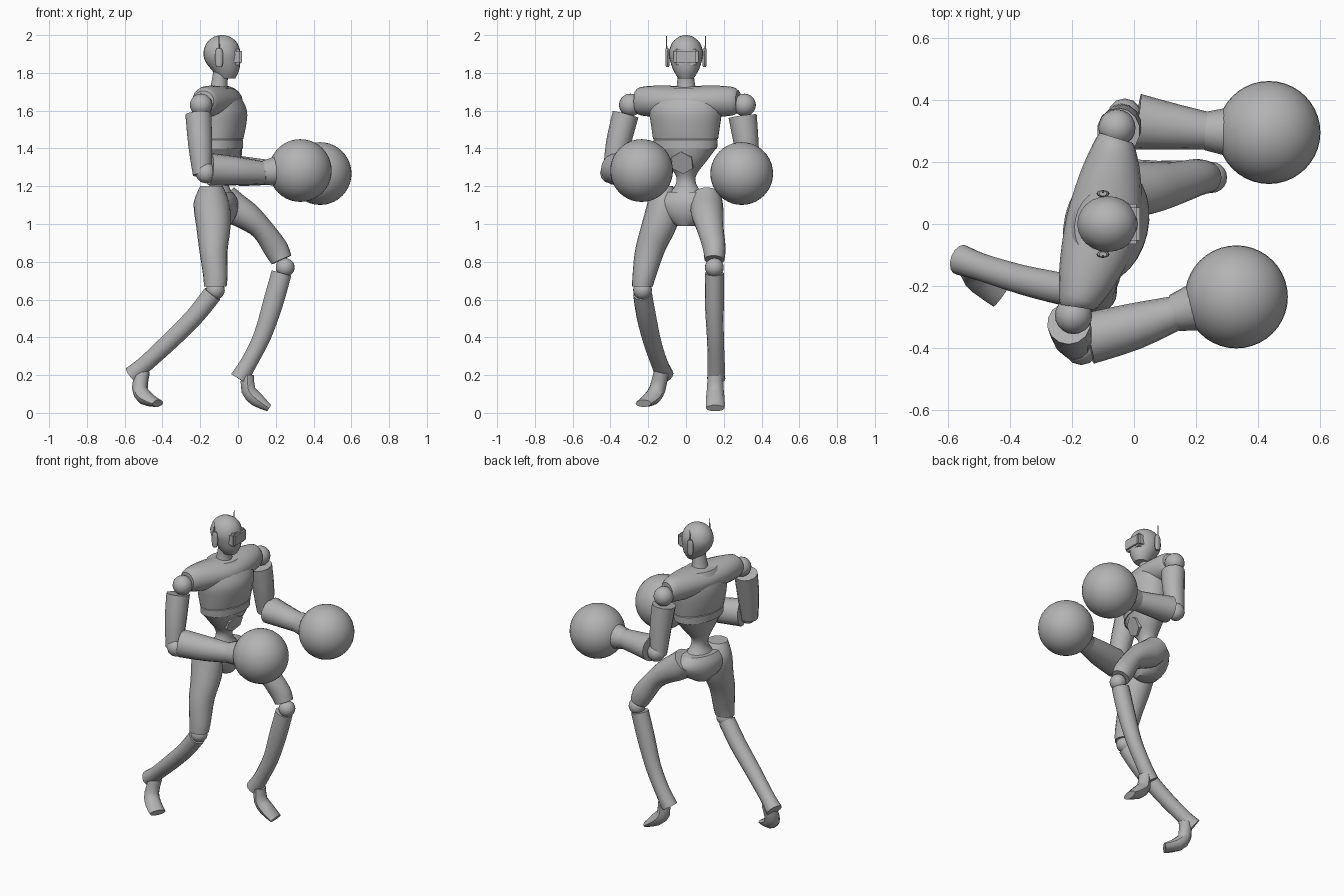
import bpy, bmesh, math
from mathutils import Vector, Matrix

old_cube = bpy.data.objects.get("Cube")
if old_cube:
    bpy.data.objects.remove(old_cube, do_unlink=True)

UNIT = 0.01                      # dimensions below are in hundredths
TWIST = math.radians(-13)        # the torso and pelvis turn to the right
BODY_X = -0.10
UP = Vector((0, 0, 1))
LEFT = Vector((0, 1, 0))

grey = bpy.data.materials.new("matte_grey")
grey.use_nodes = True
tone = (0.45, 0.45, 0.45, 1)
grey.diffuse_color = tone
grey.node_tree.nodes["Principled BSDF"].inputs["Base Color"].default_value = tone


def finish(name, bm, turned=False, angle=40):
    """Turn a bmesh into a smooth-shaded object, optionally in the torso frame."""
    bmesh.ops.recalc_face_normals(bm, faces=bm.faces)
    mesh = bpy.data.meshes.new(name)
    bm.to_mesh(mesh)
    bm.free()
    obj = bpy.data.objects.new(name, mesh)
    bpy.context.collection.objects.link(obj)
    mesh.materials.append(grey)
    if turned:
        obj.rotation_euler.z = TWIST
        obj.location.x = BODY_X
    bpy.ops.object.select_all(action="DESELECT")
    obj.select_set(True)
    bpy.context.view_layer.objects.active = obj
    bpy.ops.object.shade_smooth_by_angle(angle=math.radians(angle))
    return obj


def smooth_path(rings, steps):
    """Catmull-Rom interpolation of ring centres and radii."""
    keys = [Vector(r) for r in rings]
    out = []
    for i in range(len(keys) - 1):
        before, start, end = keys[max(i - 1, 0)], keys[i], keys[i + 1]
        after = keys[min(i + 2, len(keys) - 1)]
        for s in range(steps):
            t = s / steps
            out.append(start + (end - before) * (t / 2)
                       + (before * 2 - start * 5 + end * 4 - after) * (t * t / 2)
                       + (start * 3 - before - end * 3 + after) * (t ** 3 / 2))
    return out + [keys[-1]]


def loft(name, rings, side=LEFT, flat=False, turned=False, sides=20, steps=3):
    """Skin elliptical rings (x, y, z, side radius, other radius)."""
    path = smooth_path(rings, steps)
    bm = bmesh.new()
    loops = []
    for i, ring in enumerate(path):
        ahead, behind = path[min(i + 1, len(path) - 1)], path[max(i - 1, 0)]
        axis = UP if flat else (Vector(ahead[:3]) - Vector(behind[:3])).normalized()
        u = (side - axis * side.dot(axis)).normalized()
        w = axis.cross(u)
        loop = []
        for k in range(sides):
            a = math.tau * k / sides
            spot = Vector(ring[:3]) + u * (math.cos(a) * ring[3]) + w * (math.sin(a) * ring[4])
            loop.append(bm.verts.new(spot * UNIT))
        loops.append(loop)
    for low, high in zip(loops, loops[1:]):
        for k in range(sides):
            n = (k + 1) % sides
            bm.faces.new((low[k], low[n], high[n], high[k]))
    bm.faces.new(loops[0])
    bm.faces.new(loops[-1])
    return finish(name, bm, turned)


def ball(name, centre, radius, segments=20):
    bm = bmesh.new()
    bmesh.ops.create_uvsphere(bm, u_segments=segments, v_segments=segments // 2,
                              radius=radius * UNIT,
                              matrix=Matrix.Translation(Vector(centre) * UNIT))
    return finish(name, bm)


def prism(name, centre, size, axis, sides, turned=False, tip=1):
    """Regular prism or cone along an axis; size is (radius, depth)."""
    bm = bmesh.new()
    turn = Vector(axis).to_track_quat("Z", "Y").to_matrix().to_4x4()
    bmesh.ops.create_cone(bm, cap_ends=True, segments=sides, radius1=size[0] * UNIT,
                          radius2=size[0] * tip * UNIT, depth=size[1] * UNIT,
                          matrix=Matrix.Translation(Vector(centre) * UNIT) @ turn)
    return finish(name, bm, turned)


# Torso: chest, shoulder yoke, waist band, tapering abdomen, pelvis
loft("chest", [(1, 0, 145, 17.5, 11.5), (1, 0, 152, 18.5, 13), (1, 0, 160, 19.5, 13.5),
               (0, 0, 167, 18, 11), (-1, 0, 172, 11, 8)],
     flat=True, turned=True, sides=28)
loft("shoulder_yoke", [(-2, -28, 165, 5.5, 5.5), (-2, -25, 165, 7, 7.5), (-1, -15, 165, 10, 8.3),
                       (0, 0, 165, 12, 8), (-1, 15, 165, 10, 8.3), (-2, 25, 165, 7, 7.5),
                       (-2, 28, 165, 5.5, 5.5)],
     side=Vector((1, 0, 0)), turned=True)
loft("waist_band", [(1, 0, 140, 17, 11.3), (1, 0, 144.5, 17.3, 11.5), (1, 0, 146, 16, 10)],
     flat=True, turned=True, sides=28, steps=1)
loft("abdomen", [(0, 0, 116, 9, 7), (0, 0, 121, 5.5, 5), (0, 0, 126, 5.5, 5.5),
                 (1, 0, 133, 11, 8.5), (1, 0, 140, 16.5, 10.8)],
     flat=True, turned=True, sides=24)
prism("belly_plate", (7.5, 0, 133), (6.3, 4), (1, 0, -0.4), 6, turned=True)
loft("pelvis", [(-1, 0, 117, 13, 8), (-1, 0, 112, 18, 10.5), (-1, 0, 105, 14, 10),
                (0, 0, 99, 5, 6)], flat=True, turned=True, sides=24)

# Head and neck
loft("neck", [(0, 0, 168, 7, 6), (0, 0, 173, 5, 4.5), (1, 0, 181, 4.2, 4)],
     flat=True, turned=True)
loft("head", [(-6, 0, 177, 4, 4.5), (-6.5, 0, 181, 6.5, 7), (-8, 0, 186, 8.3, 9.3),
              (-8.5, 0, 191, 9, 9.8), (-8.5, 0, 196, 7.3, 8), (-8.5, 0, 199, 4, 4.5),
              (-8.5, 0, 200, 0.8, 0.9)], flat=True, sides=24)
bm = bmesh.new()
bmesh.ops.create_cube(bm, size=1, matrix=Matrix.Translation((-0.015, 0, 1.885))
                      @ Matrix.Diagonal((0.07, 0.13, 0.085, 1)))
bmesh.ops.bevel(bm, geom=bm.edges[:], offset=0.012, segments=2, affect="EDGES")
finish("visor", bm)
for label, s in (("left", 1), ("right", -1)):
    loft(label + "_ear", [(-10, s * 9.8, 183, 0.8, 1.2), (-10, s * 9.8, 185, 1.1, 2),
                          (-10, s * 9.8, 191, 1.1, 2), (-10, s * 9.8, 193, 0.8, 1.2)],
         flat=True, sides=12)
    prism(label + "_antenna", (-10, s * 10.3, 195), (0.5, 9), (0, 0, 1), 8, tip=0.4)


# Arms: shoulder, upper arm, elbow, forearm, cuff and round glove
def arm(label, shoulder, upper, elbow, fore, cuff, glove):
    ball(label + "_shoulder", shoulder, 6)
    loft(label + "_upper_arm", upper, sides=14)
    ball(label + "_elbow", elbow, 5.5, 12)
    loft(label + "_forearm", fore, sides=16)
    loft(label + "_cuff", cuff, sides=16, steps=1)
    ball(label + "_glove", glove, 16.6, 40)


arm("right", (-19.5, -29.5, 163),
    [(-21, -32, 158, 7, 7), (-20, -36, 142, 6.5, 6.5), (-19, -39, 126, 5, 5)],
    (-17, -40, 127),
    [(-15, -37, 129, 8.3, 8.5), (0, -33, 128, 7.5, 7.5), (14, -28.5, 127, 5.5, 6)],
    [(13, -28.7, 127, 6, 6.2), (21, -26.5, 128, 8, 8)], (33, -23.5, 128.3))
arm("left", (-5.5, 31, 163),
    [(-5, 30, 157, 7.5, 7), (-4, 32, 142, 6.5, 6.5), (-4, 34, 126, 5, 5)],
    (-3, 35, 127),
    [(1, 33, 128, 9, 8), (12, 31.5, 127.5, 7.5, 7), (24, 30, 127, 6, 6)],
    [(23, 30, 127, 6.2, 6.2), (31, 29.7, 127, 8, 8)], (43.5, 29.5, 126.7))


# Legs: thigh, knee, shin with a projecting heel, and foot
def leg(label, thigh, knee, shin, foot, foot_side, upright):
    loft(label + "_thigh", thigh, flat=upright)
    ball(label + "_knee", knee, 5)
    loft(label + "_shin", shin, sides=14)
    loft(label + "_foot", foot, side=Vector(foot_side).normalized(), sides=10, steps=2)


leg("right",
    [(-14, -13, 120, 6, 6), (-14, -11.5, 111, 9, 9.5), (-13, -14.5, 98, 9.5, 9),
     (-13, -19, 86, 8, 7.5), (-12, -22, 73, 6.3, 6.5), (-12, -23, 67, 5.5, 6)],
    (-12, -23, 65),
    [(-13.5, -23, 63, 5, 5.2), (-23, -21, 51, 5.2, 5), (-36, -18, 38, 4.8, 4.8),
     (-49, -14, 26, 4.5, 4.5), (-56, -11.5, 20, 5, 5)],
    [(-50.5, -13, 22, 4, 4), (-52, -15, 13, 4.5, 4), (-49, -18, 8, 5, 4),
     (-42.5, -22.5, 5, 5, 2)], (0.6, 0.7, 0), True)
leg("left",
    [(-8, 11, 114, 8, 8), (-3, 11, 109, 8.7, 8.5), (5, 11.5, 104, 8.3, 7.5),
     (13, 13, 97, 7, 6), (20, 15, 87, 6, 6.5), (23, 15, 81, 5.3, 5.7)],
    (25, 15, 77),
    [(23, 15, 74, 5, 5.5), (18.5, 15, 58, 5, 5.5), (13, 15.5, 41, 4.5, 4.8),
     (6, 16, 27, 4.5, 4.5), (0.5, 16, 18, 4.8, 5)],
    [(5, 15.5, 20, 4, 3.5), (5.5, 15.5, 12, 4.5, 4), (10, 15.5, 7, 5, 4),
     (16.5, 15.5, 2.5, 5, 2)], (0, 1, 0), False)
